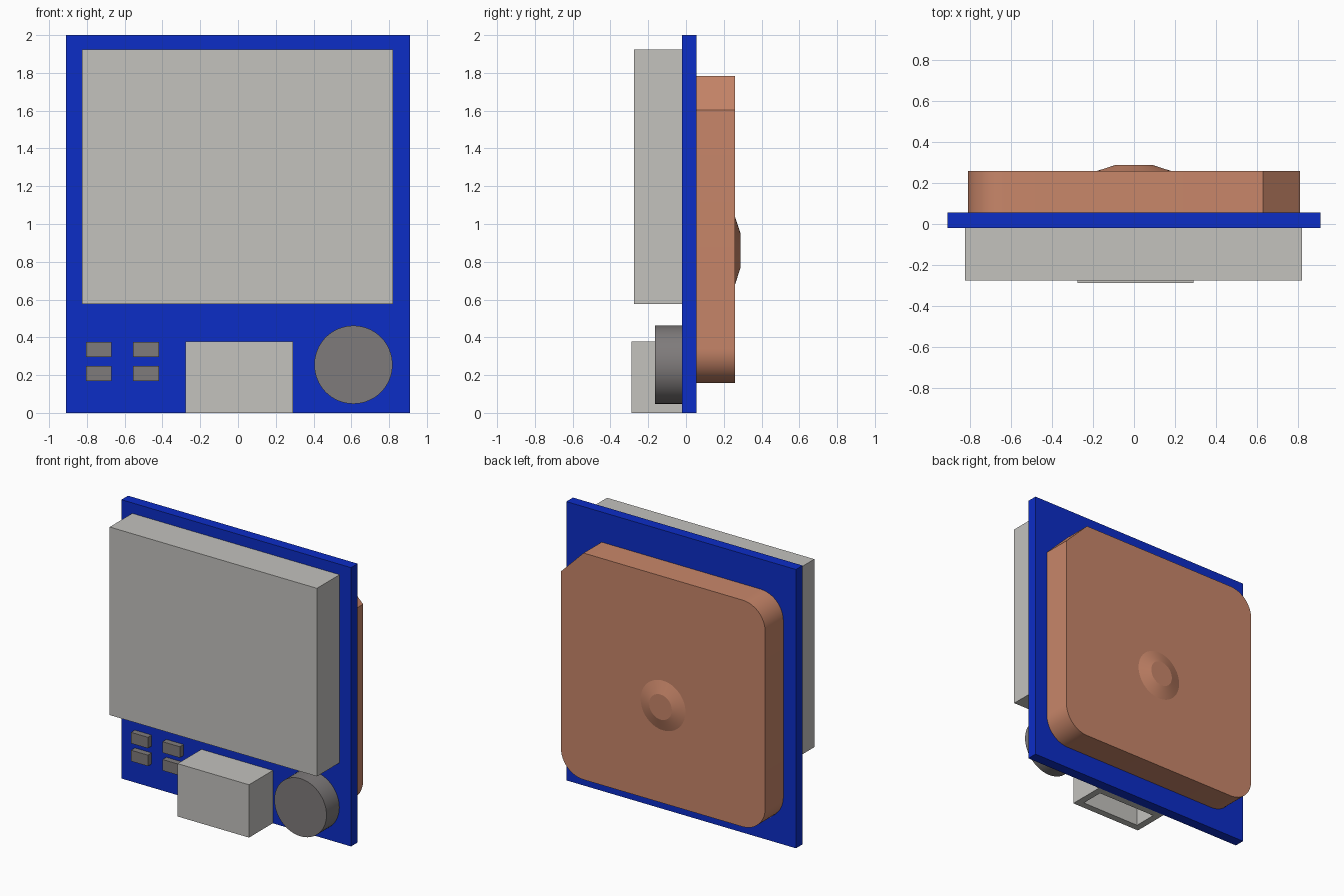
import bpy, bmesh, math
from mathutils import Matrix, Vector

cube = bpy.data.objects.get("Cube")
if cube:
    bpy.data.objects.remove(cube, do_unlink=True)


def material(name, rgb):
    m = bpy.data.materials.new(name)
    m.use_nodes = True
    m.diffuse_color = (*rgb, 1)
    m.node_tree.nodes["Principled BSDF"].inputs["Base Color"].default_value = (*rgb, 1)
    return m


BLUE = material("board_blue", (0.0037, 0.026, 0.565))
SILVER = material("light_metal", (0.546, 0.539, 0.515))
GREY = material("dark_grey", (0.212, 0.198, 0.198))
COPPER = material("ceramic_tan", (0.58, 0.24, 0.143))

BOARD_FRONT, BOARD_BACK = -0.02, 0.055
PATCH_BACK = 0.26


def finish(name, bm, mat, smooth=False):
    bmesh.ops.recalc_face_normals(bm, faces=bm.faces)
    me = bpy.data.meshes.new(name)
    bm.to_mesh(me)
    bm.free()
    me.materials.append(mat)
    ob = bpy.data.objects.new(name, me)
    bpy.context.collection.objects.link(ob)
    if smooth:
        bpy.ops.object.select_all(action='DESELECT')
        ob.select_set(True)
        bpy.context.view_layer.objects.active = ob
        bpy.ops.object.shade_smooth_by_angle(angle=math.radians(15))
    return ob


def box_mesh(x, y, z):
    """Box from (min, max) ranges on each axis."""
    bm = bmesh.new()
    size = [b - a for a, b in (x, y, z)]
    mid = [(a + b) / 2 for a, b in (x, y, z)]
    bmesh.ops.create_cube(bm, size=1, matrix=Matrix.Translation(mid) @ Matrix.Diagonal((*size, 1)))
    return bm


def disc(name, x, z, y0, y1, r0, r1, mat):
    """Round part along y, radius r0 at y0 and r1 at y1."""
    bm = bmesh.new()
    place = Matrix.Translation((x, (y0 + y1) / 2, z)) @ Matrix.Rotation(-math.pi / 2, 4, 'X')
    bmesh.ops.create_cone(bm, cap_ends=True, segments=64, radius1=r0, radius2=r1,
                          depth=y1 - y0, matrix=place)
    return finish(name, bm, mat, True)


# Circuit board
finish("circuit_board", box_mesh((-0.911, 0.911), (BOARD_FRONT, BOARD_BACK), (0, 2)), BLUE)

# Large shielded module on the front
finish("receiver_module", box_mesh((-0.825, 0.82), (-0.276, BOARD_FRONT), (0.576, 1.925)), SILVER)

# Connector shell, hollowed out from below
bm = box_mesh((-0.277, 0.29), (-0.289, BOARD_FRONT), (0, 0.379))
bm.normal_update()
mouth = [f for f in bm.faces if f.normal.z < -0.9]
bmesh.ops.inset_region(bm, faces=mouth, thickness=0.05, use_even_offset=True)
hole = bmesh.ops.extrude_discrete_faces(bm, faces=mouth)["faces"]
bmesh.ops.translate(bm, verts=list(hole[0].verts), vec=Vector((0, 0, 0.32)))
finish("connector_shell", bm, SILVER)

# Coin cell
disc("coin_battery", 0.611, 0.255, -0.165, BOARD_FRONT, 0.207, 0.207, GREY)

# Four small surface components
for col, x in (("outer", (-0.805, -0.671)), ("inner", (-0.555, -0.418))):
    for row, z in (("upper", (0.297, 0.376)), ("lower", (0.169, 0.248))):
        finish(f"chip_{col}_{row}", box_mesh(x, (-0.063, BOARD_FRONT), z), GREY)

# Ceramic antenna patch: three rounded corners and one clipped corner
X, Z0, Z1, R = 0.811, 0.158, 1.784, 0.18
outline = [(X, Z1 - R), (X - R, Z1)]
for cx, cz, start in ((-X + R, Z1 - R, 90), (-X + R, Z0 + R, 180), (X - R, Z0 + R, 270)):
    for i in range(13):
        a = math.radians(start + 90 * i / 12)
        outline.append((cx + R * math.cos(a), cz + R * math.sin(a)))
bm = bmesh.new()
face = bm.faces.new([bm.verts.new((x, BOARD_BACK, z)) for x, z in outline])
side = bmesh.ops.extrude_face_region(bm, geom=[face], use_keep_orig=True)["geom"]
bmesh.ops.translate(bm, verts=[v for v in side if isinstance(v, bmesh.types.BMVert)],
                    vec=(0, PATCH_BACK - BOARD_BACK, 0))
bmesh.ops.remove_doubles(bm, verts=bm.verts, dist=1e-5)
finish("antenna_patch", bm, COPPER, True)

# Feed point bump on the patch
disc("antenna_feed_bump", 0, 0.859, PATCH_BACK, 0.289, 0.178, 0.09, COPPER)
